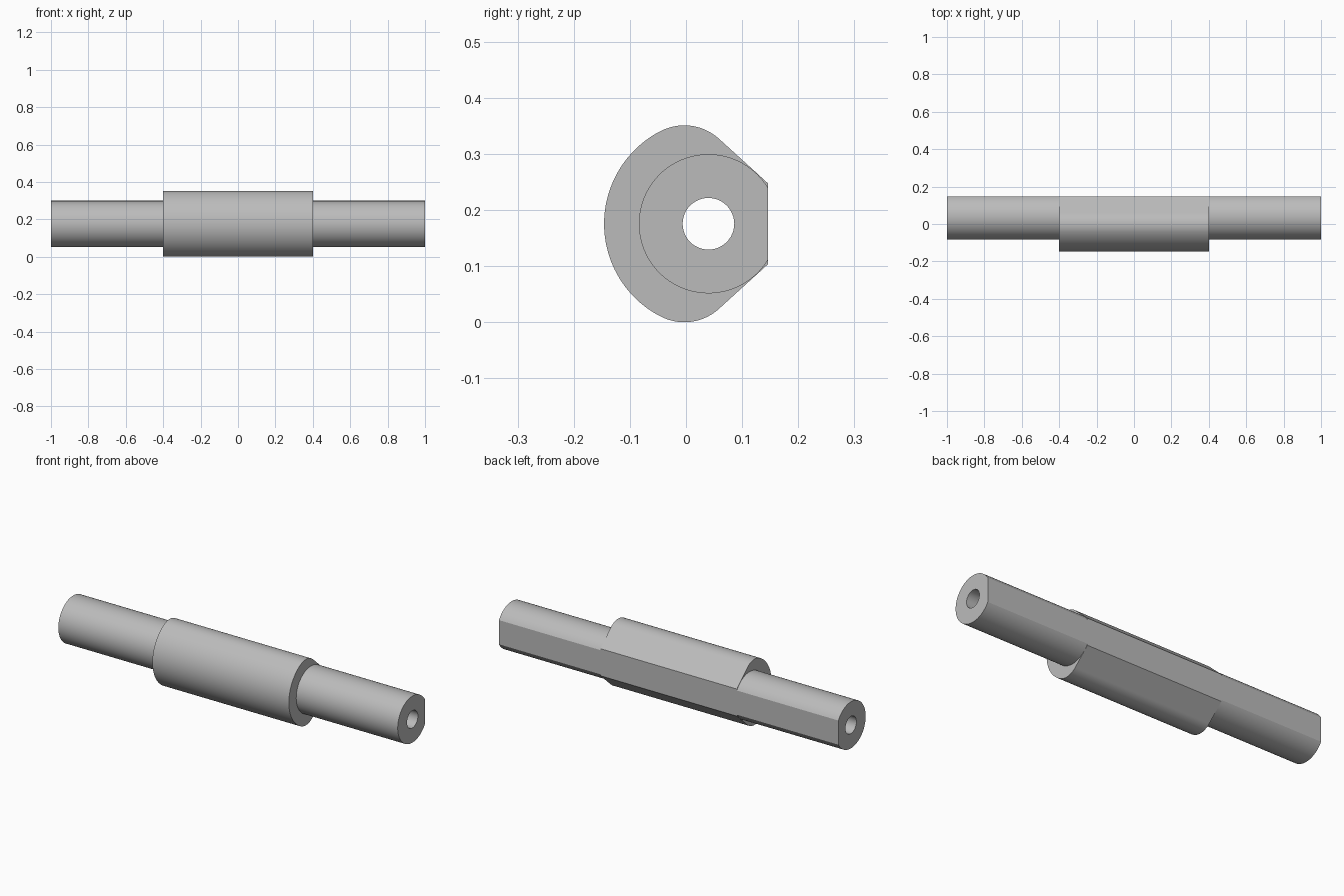
import bpy, bmesh
from math import sin, cos, tan, pi, radians, atan2, acos

cube = bpy.data.objects.get("Cube")
if cube:
    bpy.data.objects.remove(cube)

AXIS_Y, AXIS_Z = 0.04, 0.1754   # shaft axis
SHAFT_R, BORE_R, BODY_R = 0.124, 0.046, 0.186
FLAT = 0.106                    # distance from axis to the back flat
FILLET_R = 0.0919
HALF_LENGTH, HALF_BODY = 1.0, 0.402

steel = bpy.data.materials.new("grey_metal")
steel.use_nodes = True
steel.diffuse_color = (0.5, 0.5, 0.5, 1)
steel.node_tree.nodes["Principled BSDF"].inputs["Base Color"].default_value = (0.5, 0.5, 0.5, 1)


def arc(cy, cz, r, start, end, steps):
    angles = [start + (end - start) * i / steps for i in range(steps + 1)]
    return [(cy + r * cos(a), cz + r * sin(a)) for a in angles]


def extrude_ring(name, outer, x0, x1, capped):
    """Sweep an outer outline and the bore along x, closing the ends listed in capped."""
    bm = bmesh.new()
    bore = arc(0, 0, BORE_R, 0, 2 * pi, 48)[:-1]
    rims = {x0: [], x1: []}
    for outline in (outer, bore):
        rings = {}
        for x in (x0, x1):
            ring = [bm.verts.new((x, AXIS_Y + y, AXIS_Z + z)) for y, z in outline]
            rings[x] = ring
        n = len(outline)
        for i in range(n):
            j = (i + 1) % n
            bm.faces.new((rings[x0][i], rings[x0][j], rings[x1][j], rings[x1][i]))
            for x in (x0, x1):
                rims[x].append(bm.edges.get((rings[x][i], rings[x][j])))
    for x in capped:
        bmesh.ops.triangle_fill(bm, edges=rims[x], use_beauty=True,
                                normal=(1 if x > 0 else -1, 0, 0))
    bmesh.ops.recalc_face_normals(bm, faces=bm.faces)
    mesh = bpy.data.meshes.new(name)
    bm.to_mesh(mesh)
    bm.free()
    mesh.materials.append(steel)
    obj = bpy.data.objects.new(name, mesh)
    bpy.context.collection.objects.link(obj)
    bpy.ops.object.select_all(action='DESELECT')
    obj.select_set(True)
    bpy.context.view_layer.objects.active = obj
    bpy.ops.object.shade_smooth_by_angle(angle=radians(25))
    return obj


# Shaft ends: round with one flat along the back
flat_angle = acos(FLAT / SHAFT_R)
shaft = arc(0, 0, SHAFT_R, flat_angle, 2 * pi - flat_angle, 80)
extrude_ring("left_shaft_end", shaft, HALF_BODY, HALF_LENGTH, [HALF_LENGTH])
extrude_ring("right_shaft_end", shaft, -HALF_LENGTH, -HALF_BODY, [-HALF_LENGTH])

# Central body: round front, rounded shoulders, ramps down to the back flat
fy, fz = -0.043, 0.0835
ramp = radians(47.7)
shoulder_angle = atan2(fz, fy)
shoulder = arc(fy, fz, FILLET_R, ramp, shoulder_angle, 24)
ty, tz = shoulder[0]
corner = (FLAT, tz - (FLAT - ty) / tan(ramp))
upper = [corner] + shoulder
front = arc(0, 0, BODY_R, shoulder_angle, 2 * pi - shoulder_angle, 48)[1:-1]
lower = [(y, -z) for y, z in reversed(upper)]
extrude_ring("central_body", upper + front + lower, -HALF_BODY, HALF_BODY,
             [-HALF_BODY, HALF_BODY])
